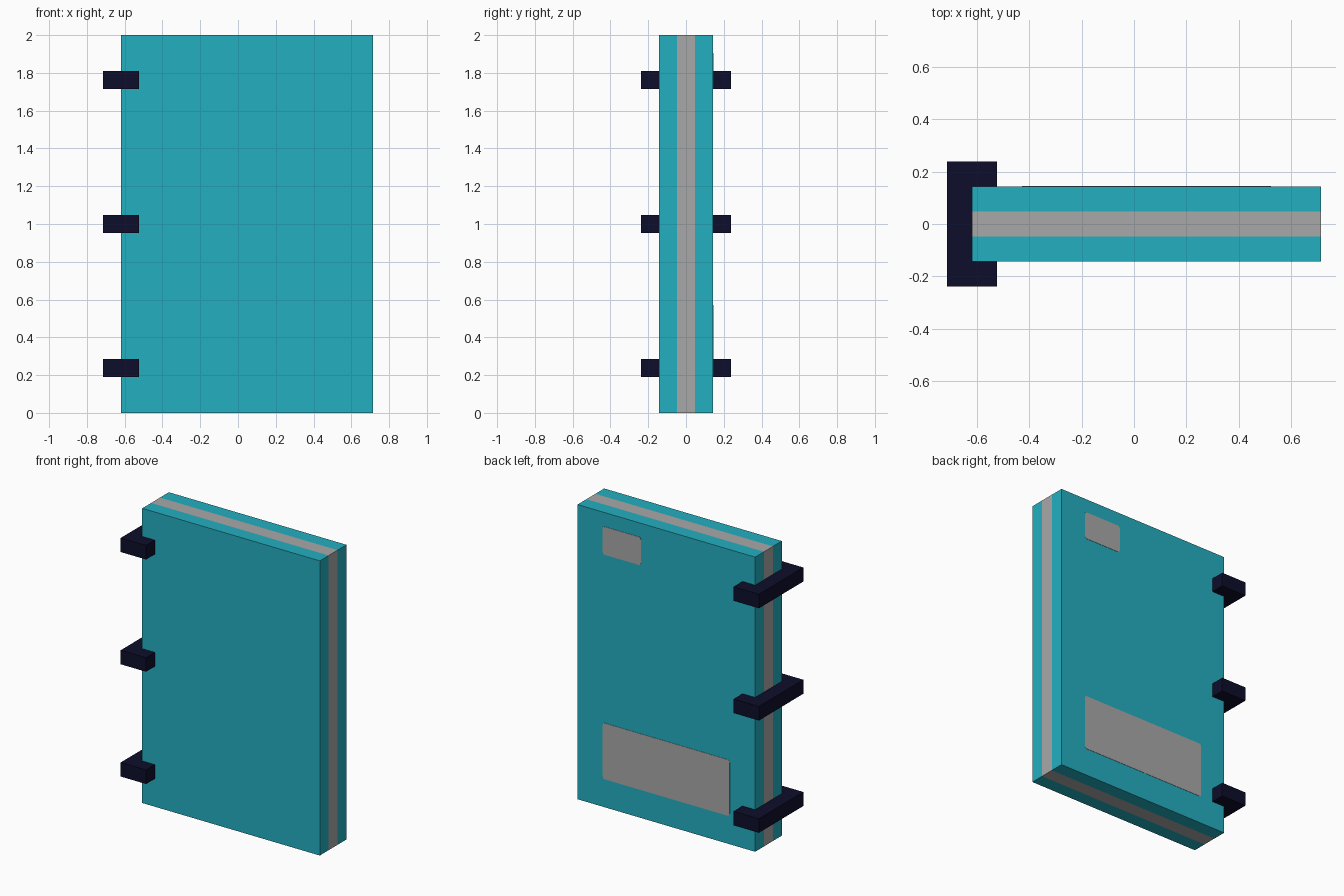
import bpy, bmesh
from mathutils import Vector

if "Cube" in bpy.data.objects:
    bpy.data.objects.remove(bpy.data.objects["Cube"])

U = 2 / 21  # modelling unit: the book is 21 units tall


def material(name, r, g, b):
    lin = lambda c: ((c / 255 + 0.055) / 1.055) ** 2.4 if c > 10 else c / 255 / 12.92
    m = bpy.data.materials.new(name)
    m.diffuse_color = (lin(r), lin(g), lin(b), 1)
    m.use_nodes = True
    m.node_tree.nodes["Principled BSDF"].inputs["Base Color"].default_value = m.diffuse_color
    return m


teal = material("teal_cover", 35, 175, 192)
grey = material("grey_paper", 169, 169, 169)
navy = material("dark_navy", 13, 13, 43)


def finish(name, bm, *mats):
    bmesh.ops.recalc_face_normals(bm, faces=bm.faces)
    me = bpy.data.meshes.new(name)
    bm.to_mesh(me)
    bm.free()
    for m in mats:
        me.materials.append(m)
    ob = bpy.data.objects.new(name, me)
    bpy.context.collection.objects.link(ob)
    return ob


def box(lo, hi):
    bm = bmesh.new()
    bmesh.ops.create_cube(bm, size=1)
    lo, hi = Vector(lo), Vector(hi)
    for v in bm.verts:
        v.co = lo + (v.co + Vector((0.5, 0.5, 0.5))) * (hi - lo)
    return bm


# Mixed-axis scaling helper: Vector * Vector is a dot product, so scale per axis
def box(lo, hi):
    bm = bmesh.new()
    bmesh.ops.create_cube(bm, size=1)
    for v in bm.verts:
        v.co = [a + (c + 0.5) * (b - a) for a, b, c in zip(lo, hi, v.co)]
    return bm


# Closed notebook: a slab cut into front cover, page band and back cover
bm = box((-6.5 * U, -1.5 * U, 0), (7.5 * U, 1.5 * U, 21 * U))
for y in (-0.5 * U, 0.5 * U):
    bmesh.ops.bisect_plane(bm, geom=bm.verts[:] + bm.edges[:] + bm.faces[:],
                           plane_co=(0, y, 0), plane_no=(0, 1, 0))
for f in bm.faces:
    f.material_index = int(abs(f.calc_center_median().y) < 0.4 * U)
finish("notebook_body", bm, teal, grey)


# Thin labels with slightly rounded corners on the back cover
def label(name, x0, x1, z0, z1):
    y = 1.5 * U
    bm = box((x0 * U, y - 0.003, z0 * U), (x1 * U, y + 0.002, z1 * U))
    corners = [e for e in bm.edges
               if abs(e.verts[0].co.y - e.verts[1].co.y) > 0.001]
    bmesh.ops.bevel(bm, geom=corners, offset=0.015, segments=3,
                    profile=0.5, affect='EDGES')
    finish(name, bm, grey)


label("small_label", 2.5, 5.5, 18, 20)
label("large_label", -4.5, 5.5, 2, 6)

# Three U-shaped binding clips around the spine
PROFILE = [(-7.5, -2.5), (-5.5, -2.5), (-5.5, -1.5), (-6.5, -1.5),
           (-6.5, 1.5), (-5.5, 1.5), (-5.5, 2.5), (-7.5, 2.5)]
for name, z in (("lower", 2), ("middle", 10), ("upper", 18)):
    bm = bmesh.new()
    face = bm.faces.new([bm.verts.new((x * U, y * U, z * U)) for x, y in PROFILE])
    ext = bmesh.ops.extrude_face_region(bm, geom=[face], use_keep_orig=True)
    bmesh.ops.translate(bm, vec=(0, 0, U),
                        verts=[g for g in ext["geom"] if isinstance(g, bmesh.types.BMVert)])
    finish(name + "_binding_clip", bm, navy)
